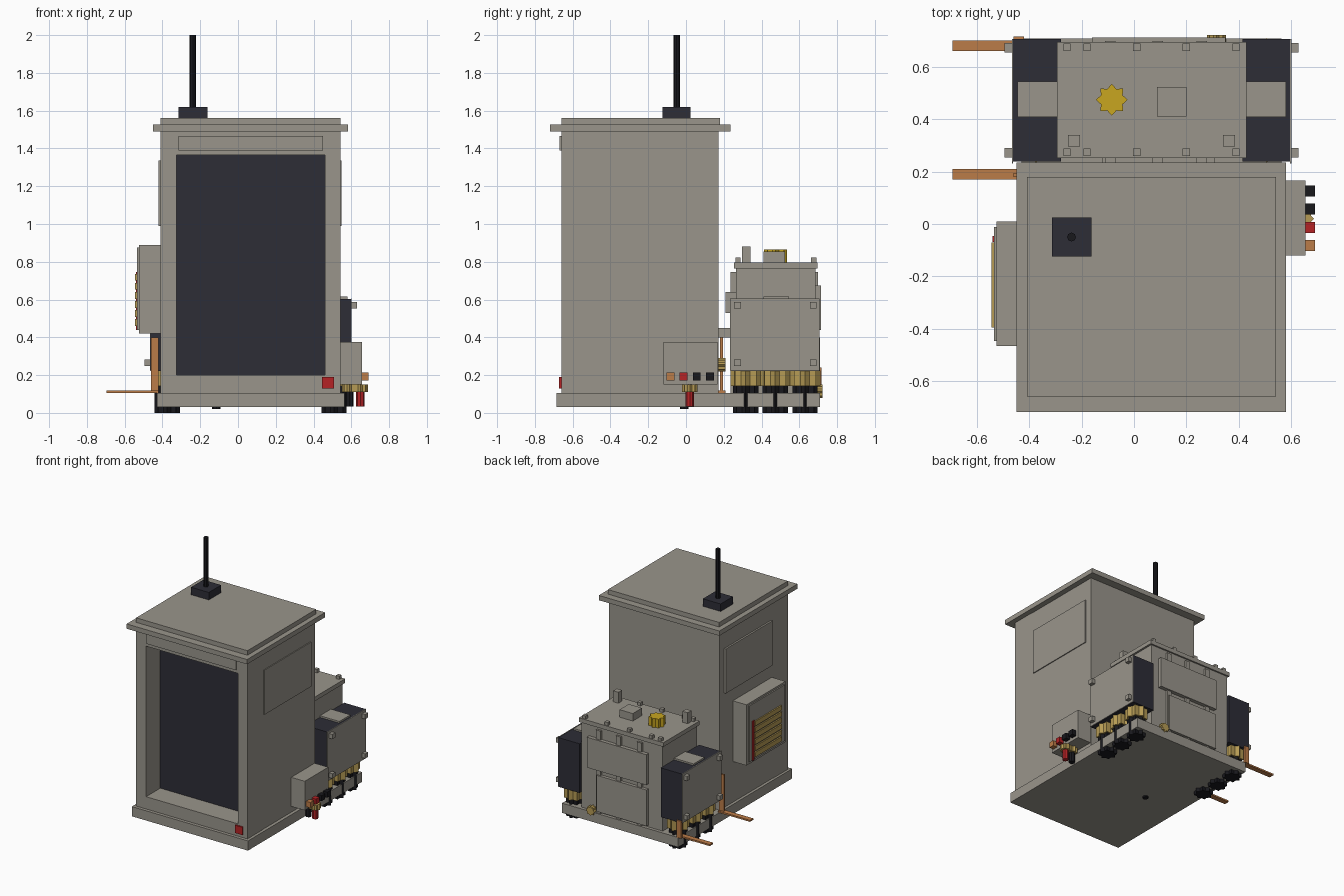
import bpy, bmesh, math
from mathutils import Matrix

if "Cube" in bpy.data.objects:
    bpy.data.objects.remove(bpy.data.objects["Cube"])


def material(name, rgb):
    m = bpy.data.materials.new(name)
    m.diffuse_color = (*rgb, 1)
    m.use_nodes = True
    m.node_tree.nodes["Principled BSDF"].inputs["Base Color"].default_value = m.diffuse_color
    return m


GREY = material("warm grey paint", (0.32, 0.30, 0.26))
DARK = material("dark slate", (0.026, 0.026, 0.037))
BLACK = material("black rubber", (0.009, 0.009, 0.012))
RED = material("red", (0.46, 0.016, 0.018))
YELLOW = material("yellow cap", (0.58, 0.38, 0.014))
BRASS = material("brass", (0.47, 0.33, 0.09))
COPPER = material("copper", (0.50, 0.20, 0.065))


def finish(name, bm, mat):
    mesh = bpy.data.meshes.new(name)
    bmesh.ops.recalc_face_normals(bm, faces=bm.faces)
    bm.to_mesh(mesh)
    bm.free()
    mesh.materials.append(mat)
    ob = bpy.data.objects.new(name, mesh)
    bpy.context.collection.objects.link(ob)
    return ob


def box(name, x, y, z, mat):
    """Box from three (low, high) ranges."""
    bm = bmesh.new()
    bmesh.ops.create_cube(bm, size=1)
    for v in bm.verts:
        for i, (lo, hi) in enumerate((x, y, z)):
            v.co[i] = lo if v.co[i] < 0 else hi
    return finish(name, bm, mat)


def cube(name, cx, cy, z, size, mat):
    h = size / 2
    return box(name, (cx - h, cx + h), (cy - h, cy + h), z, mat)


def prism(name, cx, cy, z, r, mat, sides=8, inner=None):
    """Upright prism; with an inner radius it becomes a star."""
    n = sides * 2 if inner else sides
    bm = bmesh.new()
    ring = []
    for i in range(n):
        a = 2 * math.pi * i / n
        rad = inner if inner and i % 2 else r
        ring.append(bm.verts.new((cx + rad * math.cos(a), cy + rad * math.sin(a), z[0])))
    face = bm.faces.new(ring)
    top = bmesh.ops.extrude_face_region(bm, geom=[face])["geom"]
    bmesh.ops.translate(bm, vec=(0, 0, z[1] - z[0]),
                        verts=[g for g in top if isinstance(g, bmesh.types.BMVert)])
    return finish(name, bm, mat)


# Base plate and cabinet shell
box("base_plate", (-0.43, 0.565), (-0.685, 0.71), (0.03, 0.105), GREY)
prism("base_drain", -0.115, -0.01, (0.02, 0.032), 0.022, BLACK)
box("cabinet_body", (-0.408, 0.54), (-0.48, 0.172), (0.105, 1.49), GREY)
box("roof_eave", (-0.45, 0.582), (-0.72, 0.235), (1.49, 1.527), GREY)
box("roof_top", (-0.41, 0.543), (-0.66, 0.18), (1.527, 1.562), GREY)

# Deep front frame around the dark door
FY = (-0.66, -0.48)
box("frame_left", (-0.411, -0.325), FY, (0.105, 1.49), GREY)
box("frame_right", (0.46, 0.543), FY, (0.105, 1.49), GREY)
box("frame_bottom", (-0.325, 0.46), FY, (0.105, 0.2), GREY)
box("frame_top", (-0.325, 0.46), FY, (1.365, 1.49), GREY)
box("door_panel", (-0.325, 0.46), (-0.487, -0.48), (0.2, 1.365), DARK)
box("header_plate", (-0.315, 0.45), (-0.67, -0.66), (1.39, 1.465), GREY)
box("front_switch", (0.445, 0.507), (-0.672, -0.66), (0.13, 0.19), RED)

# Side panels
box("side_panel_left", (-0.422, -0.408), (-0.457, 0.115), (0.99, 1.335), GREY)
box("side_panel_right", (0.54, 0.547), (-0.457, 0.115), (0.99, 1.335), GREY)

# Antenna
box("antenna_base", (-0.314, -0.162), (-0.125, 0.025), (1.562, 1.62), DARK)
prism("antenna_pole", -0.239, -0.05, (1.62, 2.0), 0.017, BLACK)

# Vent box with slats on the left side
box("vent_box", (-0.525, -0.408), (-0.467, 0.01), (0.42, 0.89), GREY)
box("vent_plate", (-0.535, -0.525), (-0.447, -0.012), (0.44, 0.875), GREY)
box("vent_strip", (-0.541, -0.535), (-0.068, -0.045), (0.44, 0.745), RED)
for i in range(6):
    z = 0.46 + i * 0.048
    box(f"vent_slat_{i}", (-0.545, -0.535), (-0.395, -0.07), (z, z + 0.036), BRASS)

# Control box with buttons and cable glands on the right side
box("control_box", (0.54, 0.656), (-0.12, 0.167), (0.15, 0.375), GREY)
for y, mat in ((-0.082, COPPER), (-0.013, RED), (0.057, BLACK), (0.126, BLACK)):
    box("control_button", (0.656, 0.692), (y - 0.021, y + 0.021), (0.172, 0.214), mat)
for x, mat in ((0.648, RED), (0.59, BLACK)):
    prism("gland_collar", x, 0.02, (0.11, 0.15), 0.04, BRASS, 8, 0.031)
    prism("gland_cable", x, 0.02, (0.035, 0.11), 0.022, mat)

# Transformer tank and lid
box("tank", (-0.28, 0.415), (0.265, 0.685), (0.105, 0.765), GREY)
box("tank_lid", (-0.294, 0.43), (0.253, 0.697), (0.765, 0.797), GREY)
for x in (-0.256, -0.18, 0.01, 0.20, 0.39):
    for y in (0.275, 0.676):
        cube("lid_bolt", x, y, (0.797, 0.822), 0.028, GREY)
for x in (-0.23, 0.363):
    cube("lifting_lug", x, 0.318, (0.797, 0.882), 0.045, GREY)
cube("relief_block", 0.145, 0.468, (0.797, 0.855), 0.113, GREY)
prism("filler_cap", -0.085, 0.475, (0.797, 0.865), 0.061, YELLOW, 8, 0.045)

# Ribs and plates on the tank's back and front walls
for x in (-0.09, 0.09, 0.26):
    box("tank_rib_back", (x - 0.02, x + 0.02), (0.685, 0.7), (0.105, 0.745), GREY)
    box("tank_rib_front", (x - 0.02, x + 0.02), (0.235, 0.265), (0.105, 0.745), GREY)
box("upper_plate_back", (-0.16, 0.35), (0.685, 0.714), (0.44, 0.675), GREY)
box("lower_plate_back", (-0.16, 0.27), (0.685, 0.71), (0.12, 0.40), GREY)
box("upper_plate_front", (-0.12, 0.31), (0.21, 0.265), (0.53, 0.64), GREY)
box("link_duct", (-0.05, 0.25), (0.172, 0.265), (0.4, 0.45), GREY)
for y in (0.70, 0.187):
    valve = prism("drain_valve", 0, 0, (-0.022, 0.022), 0.036, BRASS, 8, 0.028)
    valve.data.transform(Matrix.Translation((0.315, y, 0.115 if y > 0.5 else 0.255))
                         @ Matrix.Rotation(math.pi / 2, 4, 'X'))

# Radiators with their bushings, one on each side
for side, inner, outer, column in ((-1, -0.28, -0.462, -0.375), (1, 0.415, 0.597, 0.508)):
    xr = tuple(sorted((inner, outer)))
    box("radiator", xr, (0.24, 0.707), (0.222, 0.603), DARK)
    box("radiator_cover", tuple(sorted((outer, outer + side * 0.005))),
        (0.232, 0.708), (0.225, 0.606), GREY)
    box("radiator_bracket", tuple(sorted((inner, outer - side * 0.016))),
        (0.41, 0.545), (0.603, 0.616), GREY)
    for y in (0.272, 0.674):
        for z in (0.265, 0.57):
            box("cover_bolt", tuple(sorted((outer, outer + side * 0.033))),
                (y - 0.018, y + 0.018), (z - 0.018, z + 0.018), GREY)
    for y in (0.316, 0.472, 0.63):
        prism("bushing_collar", column, y, (0.142, 0.224), 0.081, BRASS, 8, 0.063)
        prism("bushing", column, y, (0, 0.142), 0.067, BLACK, 8, 0.05)

# Copper earthing bars and straps
for y, strap, top in ((0.19, (0.18, 0.195), 0.4), (0.682, (0.702, 0.717), 0.24)):
    box("earth_bar", (-0.695, -0.42), (y - 0.02, y + 0.02), (0.106, 0.118), COPPER)
    box("earth_strap", (-0.46, -0.42), strap, (0.106, top), COPPER)
